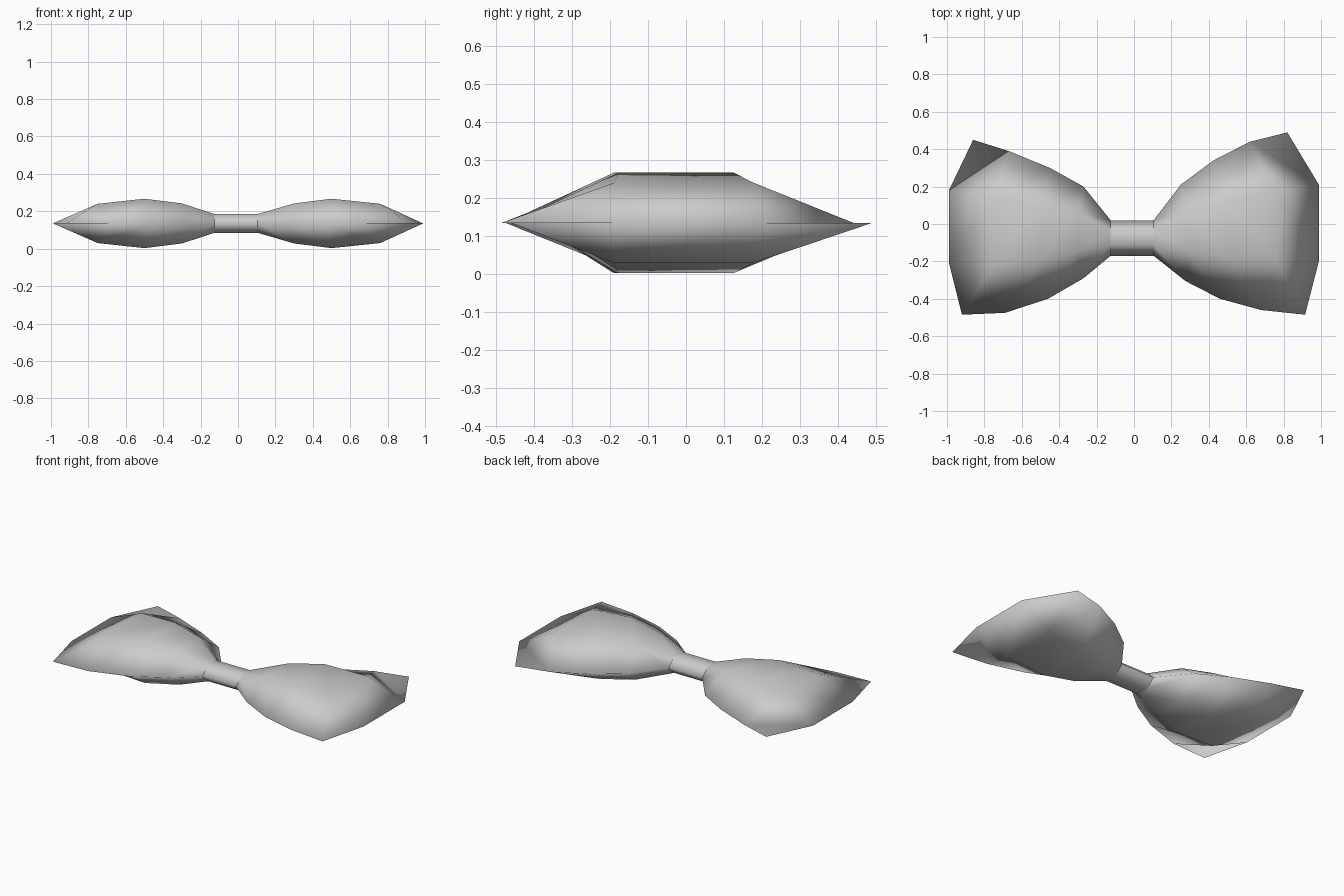
import bpy
import bmesh
from mathutils import Vector

cube = bpy.data.objects.get("Cube")
if cube:
    bpy.data.objects.remove(cube, do_unlink=True)

fabric = bpy.data.materials.new("grey fabric")
fabric.use_nodes = True
GREY = (0.6, 0.6, 0.6, 1)
fabric.diffuse_color = GREY
fabric.node_tree.nodes["Principled BSDF"].inputs["Base Color"].default_value = GREY
MID_Z = 0.135


def section(bm, back, front, mid_x, half):
    """Six-sided rib: two rim points, two raised points above and two below."""
    back, front = Vector((*back, MID_Z)), Vector((*front, MID_Z))

    def inner(t, dz):
        p = back.lerp(front, t)
        return bm.verts.new((mid_x, p.y, MID_Z + dz))

    return [bm.verts.new(back), inner(0.29, half), inner(0.7, half),
            bm.verts.new(front), inner(0.7, -half), inner(0.29, -half)]


def loft(name, ribs):
    """Skin a row of ribs; a rib of zero height closes to a seam."""
    bm = bmesh.new()
    loops = [section(bm, *rib) for rib in ribs]
    for a, b in zip(loops, loops[1:]):
        for i in range(6):
            j = (i + 1) % 6
            bm.faces.new((a[i], a[j], b[j], b[i]))
    bm.faces.new(loops[0])
    if ribs[-1][3] > 0:
        bm.faces.new(loops[-1])
    bmesh.ops.remove_doubles(bm, verts=bm.verts, dist=0.0005)
    bmesh.ops.recalc_face_normals(bm, faces=bm.faces)
    # Keep the end caps crisp against the smooth skin
    for f in bm.faces:
        f.smooth = True
        if len(f.verts) == 6:
            f.smooth = False
            for e in f.edges:
                e.smooth = False
    mesh = bpy.data.meshes.new(name)
    bm.to_mesh(mesh)
    bm.free()
    mesh.materials.append(fabric)
    obj = bpy.data.objects.new(name, mesh)
    bpy.context.collection.objects.link(obj)
    return obj


# Ribs: back rim, front rim, x of raised points, half height
right_end = ((-0.125, 0.02), (-0.125, -0.17), -0.125, 0.05)
left_end = ((0.105, 0.02), (0.105, -0.17), 0.105, 0.05)

# Narrow centre band
loft("knot", [right_end, left_end])

# Puffed wings, each closing to a seam at its outer edge
loft("right_wing", [
    right_end,
    ((-0.27, 0.2), (-0.27, -0.29), -0.3, 0.107),
    ((-0.45, 0.3), (-0.46, -0.4), -0.5, 0.132),
    ((-0.67, 0.39), (-0.69, -0.475), -0.75, 0.105),
    ((-0.86, 0.45), (-0.92, -0.485), -0.99, 0),
])
loft("left_wing", [
    left_end,
    ((0.25, 0.21), (0.275, -0.305), 0.3, 0.107),
    ((0.425, 0.34), (0.46, -0.4), 0.5, 0.132),
    ((0.62, 0.44), (0.68, -0.46), 0.76, 0.105),
    ((0.82, 0.49), (0.915, -0.485), 0.99, 0),
])
